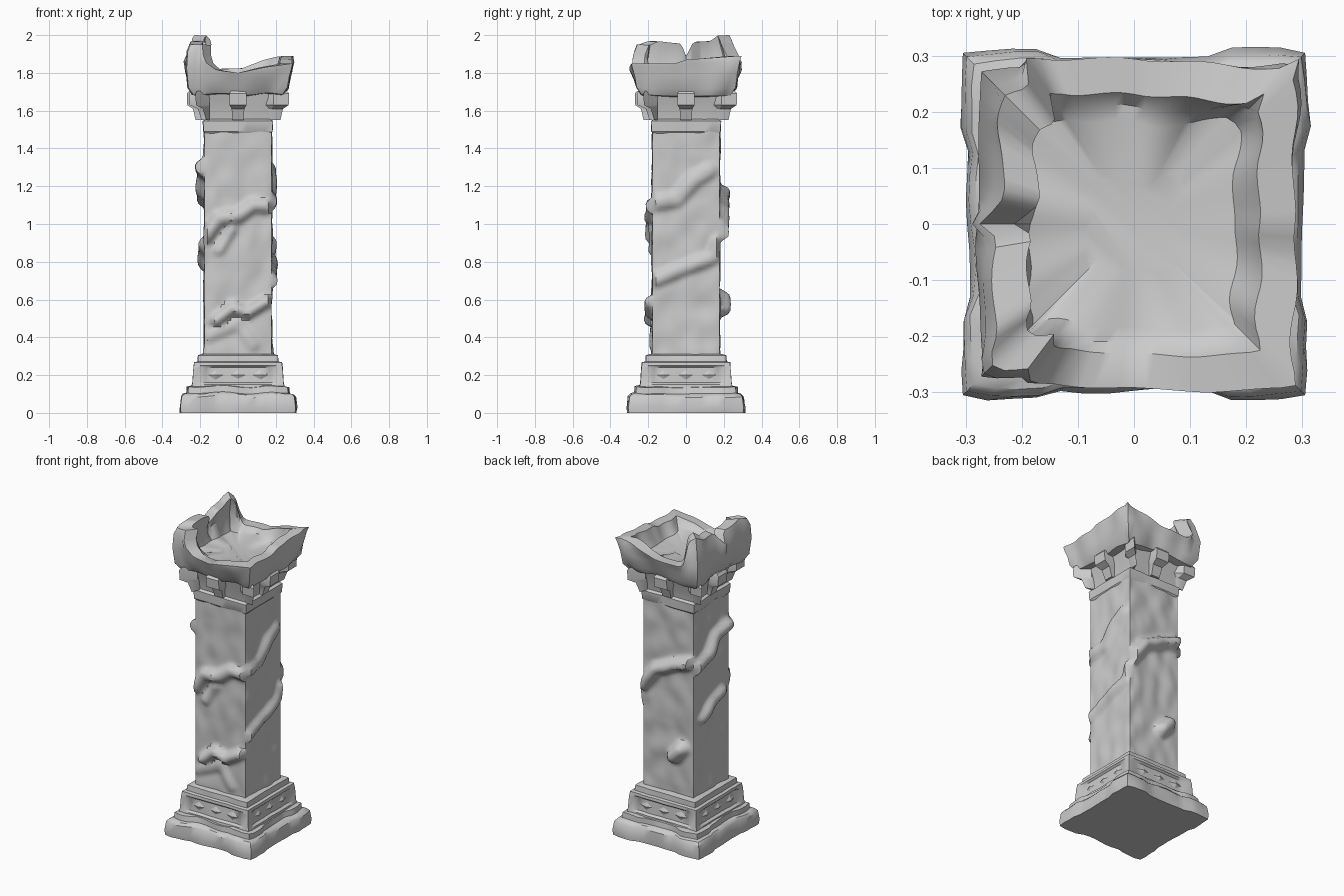
import bpy, bmesh, math
from mathutils import Vector, noise

if "Cube" in bpy.data.objects:
    bpy.data.objects.remove(bpy.data.objects["Cube"])

stone = bpy.data.materials.new("grey_stone")
stone.use_nodes = True
GREY = (0.6, 0.6, 0.6, 1)
stone.diffuse_color = GREY
stone.node_tree.nodes["Principled BSDF"].inputs["Base Color"].default_value = GREY


def finish(bm, name, angle=35):
    bmesh.ops.recalc_face_normals(bm, faces=bm.faces)
    mesh = bpy.data.meshes.new(name)
    bm.to_mesh(mesh)
    bm.free()
    mesh.materials.append(stone)
    obj = bpy.data.objects.new(name, mesh)
    bpy.context.collection.objects.link(obj)
    bpy.ops.object.select_all(action="DESELECT")
    obj.select_set(True)
    bpy.context.view_layer.objects.active = obj
    bpy.ops.object.shade_smooth_by_angle(angle=math.radians(angle))
    return obj


def on_side(side, u, out, z):
    """Point on a side: 0 front, 1 right, 2 back, 3 left; u runs anticlockwise."""
    return Vector(((u, -out), (out, u), (-u, out), (-out, -u))[side]).to_3d() + Vector((0, 0, z))


def square_stack(name, rows, n, shape, angle=35):
    """Stack square rings; shape(row, side, t) gives half width, out distance and z."""
    bm = bmesh.new()
    rings = []
    for row in rows:
        ring = []
        for side in range(4):
            for i in range(n):
                t = 2 * i / n - 1
                half, out, z = shape(row, side, t)
                ring.append(bm.verts.new(on_side(side, t * half, out, z)))
        rings.append(ring)
    count = 4 * n
    for low, high in zip(rings, rings[1:]):
        for i in range(count):
            j = (i + 1) % count
            bm.faces.new((low[i], low[j], high[j], high[i]))
    bm.faces.new(rings[0])
    bm.faces.new(rings[-1])
    return finish(bm, name, angle)


def wear(side, t, z, scale, amount):
    p = on_side(side, t * 0.25, 0.25, z) * scale
    return noise.noise(p) * amount


# Worn plinth with slightly proud corners
def plinth_shape(row, side, t):
    half, z = row
    end = abs(t) > 0.55
    out = half + (0.006 if end else -0.008) + wear(side, t, z, 9, 0.012)
    if abs(t) == 1:
        return half, half, z
    return half, out, z + (wear(side, t, 0, 7, 0.012) if z > 0.05 else 0)


square_stack("plinth", [(0.302, 0), (0.305, 0.03), (0.298, 0.085), (0.285, 0.1),
                        (0.265, 0.105), (0.262, 0.138), (0.24, 0.142)], 14, plinth_shape)


# Panelled base tier with a moulding above
def base_shape(row, side, t):
    half, z = row
    panel = 0.155 < z < 0.245 and abs(t) < 0.85
    out = half - (0.014 if panel else 0)
    if abs(t) < 1:
        out += wear(side, t, z, 11, 0.006)
    return half, out, z


square_stack("panelled_base", [(0.245, 0.13), (0.243, 0.15), (0.241, 0.16), (0.236, 0.24),
                               (0.234, 0.25), (0.232, 0.268), (0.213, 0.272), (0.21, 0.305),
                               (0.185, 0.312)], 14, base_shape)

# Low diamond carvings in the base panels
bm = bmesh.new()
for side in range(4):
    for u in (-0.12, 0, 0.12):
        rim = [bm.verts.new(on_side(side, u + a, 0.222, 0.2 + b))
               for a, b in ((-0.05, 0), (0, -0.03), (0.05, 0), (0, 0.03))]
        tip = bm.verts.new(on_side(side, u, 0.236, 0.2))
        for i in range(4):
            bm.faces.new((rim[i], rim[(i + 1) % 4], tip))
finish(bm, "panel_diamonds", 20)

# Root-like ridges on the shaft: side, path of (u, z), height, width
RIDGES = [
    (0, [(-0.17, 0.93), (-0.1, 1.03), (0, 1.04), (0.08, 1.1), (0.17, 1.09)], 0.035, 0.035),
    (0, [(-0.1, 0.86), (-0.03, 0.97)], 0.02, 0.025),
    (0, [(-0.11, 0.49), (-0.03, 0.56), (0.05, 0.53), (0.15, 0.59)], 0.04, 0.03),
    (0, [(-0.17, 0.4), (0, 0.47), (0.08, 0.36)], 0.015, 0.03),
    (1, [(-0.17, 1.11), (-0.05, 1.13), (0.05, 1.24), (0.12, 1.28)], 0.025, 0.04),
    (1, [(-0.17, 0.7), (0, 0.77), (0.14, 0.82), (0.17, 0.9)], 0.028, 0.035),
    (2, [(-0.17, 0.95), (-0.08, 1.07), (0.05, 1.13), (0.17, 1.17)], 0.05, 0.035),
    (2, [(0.05, 0.55), (0.1, 0.61)], 0.055, 0.04),
    (3, [(-0.17, 1.13), (-0.04, 1.18), (0.03, 1.27), (0.15, 1.3)], 0.04, 0.04),
    (3, [(-0.1, 0.79), (0, 0.86), (0.1, 0.89)], 0.03, 0.035),
]


def ridge_height(side, u, z):
    best = 0
    p = Vector((u, z))
    for face, path, height, width in RIDGES:
        if face != side:
            continue
        for a, b in zip(path, path[1:]):
            a, d = Vector(a), Vector(b) - Vector(a)
            k = min(1, max(0, (p - a).dot(d) / d.length_squared))
            gap = (p - a - d * k).length
            best = max(best, height * math.exp(-(gap / width) ** 4))
    return best


def shaft_shape(z, side, t):
    half = 0.178 + noise.noise(Vector((side * 3, 0, z * 9))) * 0.006
    if abs(t) == 1:
        half = 0.177
        return half, half, z
    out = 0.178 + wear(side, t, z, 8, 0.012) + ridge_height(side, t * half, z)
    return half, out, z


STEPS = 70
square_stack("shaft", [0.3 + 1.2 * i / STEPS for i in range(STEPS + 1)], 20, shaft_shape, 40)


# Collar and the core of the capital
def plain_shape(row, side, t):
    half, z = row
    return half, half + (wear(side, t, z, 9, 0.006) if abs(t) < 1 else 0), z


square_stack("collar", [(0.17, 1.475), (0.182, 1.49), (0.185, 1.545), (0.17, 1.555)], 8, plain_shape)
square_stack("capital_core", [(0.168, 1.54), (0.175, 1.6), (0.195, 1.66), (0.21, 1.72)], 8, plain_shape)


# Tapered brackets round the capital
def bracket(bm, place, width, depth):
    rows = [(0.65, 0.2, 1.55), (0.75, 0.45, 1.61), (1.0, 0.95, 1.63), (1.0, 1.0, 1.69), (0.85, 0.85, 1.705)]
    rings = []
    for w, d, z in rows:
        rings.append([bm.verts.new(place(a * width * w, b * depth * d, z))
                      for a, b in ((-1, -0.2), (1, -0.2), (1, 1), (-1, 1))])
    for low, high in zip(rings, rings[1:]):
        for i in range(4):
            j = (i + 1) % 4
            bm.faces.new((low[i], low[j], high[j], high[i]))
    bm.faces.new(rings[0])
    bm.faces.new(rings[-1])


bm = bmesh.new()
for side in range(4):
    bracket(bm, lambda a, b, z: on_side(side, a, 0.175 + b, z), 0.045, 0.085)
    # Corner bracket, built square to the sides and leaning outward
    bracket(bm, lambda a, b, z: on_side(side, 0.19 + a * 0.9 + b * 0.5, 0.19 + (b - 0.04) * 0.9, z)
            if b > 0 else on_side(side, 0.15 + a, 0.15, z), 0.045, 0.08)
finish(bm, "capital_brackets", 30)

# Broken basin: rim height round the square, from the front right-hand corner on
RIM = [(0, 1.95), (0.13, 1.95), (0.19, 1.86), (0.3, 1.815), (0.5, 1.8), (0.75, 1.83), (1, 1.85),
       (1.4, 1.85), (1.5, 1.87), (2, 1.89), (2.2, 1.87), (2.45, 1.825), (2.78, 1.82), (2.85, 1.87),
       (2.88, 1.97), (3, 2.0), (3.15, 1.97), (3.4, 1.965), (3.5, 1.89), (3.56, 1.955), (3.9, 1.97), (4, 1.95)]


def rim_z(s):
    for (a, za), (b, zb) in zip(RIM, RIM[1:]):
        if a <= s <= b:
            return za + (zb - za) * (s - a) / (b - a)


def basin_shape(row, side, t):
    half, low, lift = row
    z = low + (rim_z(side + (t + 1) / 2) - low) * lift
    # Tall walls lean inward, low ones flare outward
    lean = max(0, z - 1.87) * 0.45
    half -= lean
    corner = 0.015 if lift > 0.9 and (side == 2 and t == -1) else 0
    rough = wear(side, t, z, 8, 0.02) if abs(t) < 1 else 0
    return half + corner, half + corner + rough, z + (wear(side, t, 0, 6, 0.015) if lift == 0 else 0)


square_stack("broken_basin", [(0.19, 1.68, 0), (0.235, 1.685, 0), (0.262, 1.725, 0), (0.272, 1.74, 0.4),
                              (0.285, 1.75, 0.8), (0.288, 1.75, 1), (0.225, 1.75, 0.99),
                              (0.205, 1.77, 0.5), (0.18, 1.785, 0), (0.08, 1.772, 0)],
             24, basin_shape, 40)
